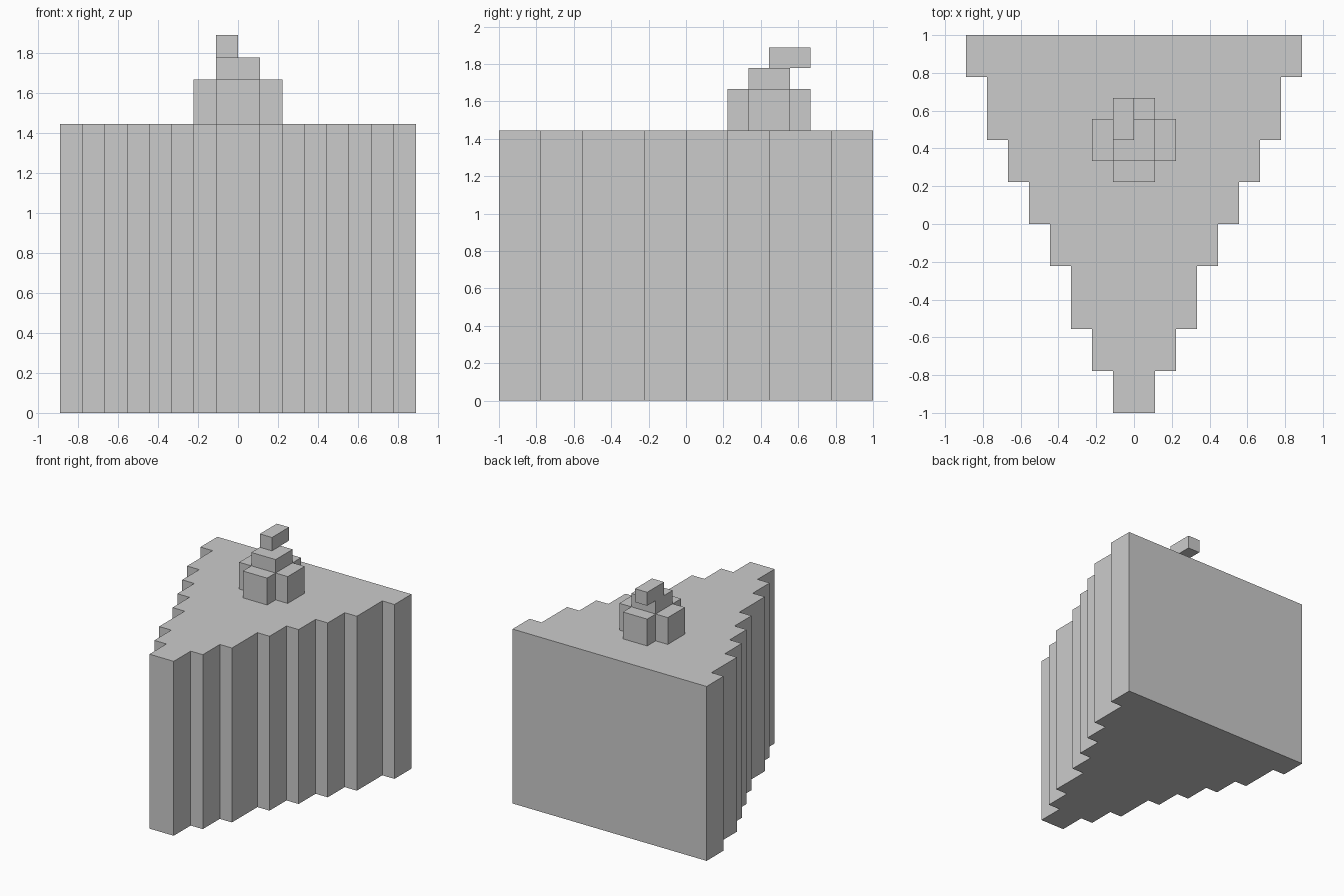
import bpy, bmesh

if "Cube" in bpy.data.objects:
    bpy.data.objects.remove(bpy.data.objects["Cube"])

U = 1 / 9  # one block of the grid


def prism(name, outline, z0, z1):
    """Extrude an outline (in blocks) from z0 to z1 as a closed solid."""
    bm = bmesh.new()
    base = bm.faces.new([bm.verts.new((x * U, y * U, z0 * U)) for x, y in outline])
    top = bmesh.ops.extrude_face_region(bm, geom=[base])["geom"]
    verts = [v for v in top if isinstance(v, bmesh.types.BMVert)]
    bmesh.ops.translate(bm, verts=verts, vec=(0, 0, (z1 - z0) * U))
    bmesh.ops.recalc_face_normals(bm, faces=bm.faces)
    mesh = bpy.data.meshes.new(name)
    bm.to_mesh(mesh)
    bm.free()
    obj = bpy.data.objects.new(name, mesh)
    bpy.context.collection.objects.link(obj)
    return obj


def stepped(steps):
    """Mirror-symmetric stepped outline from (half width, y0, y1) rows."""
    right = [(w, y) for w, y0, y1 in steps for y in (y0, y1)]
    return right + [(-x, y) for x, y in reversed(right)]


def box(x0, x1, y0, y1):
    return [(x0, y0), (x1, y0), (x1, y1), (x0, y1)]


# Wedge-shaped cake slice, one block wider on each side per step
edges = [-9, -7, -5, -2, 0, 2, 4, 7, 9]
steps = [(i + 1, edges[i], edges[i + 1]) for i in range(8)]
prism("cake_slice", stepped(steps), 0, 13)

# Berry: cross-shaped lower part, square cap and offset stem
prism("berry_base", stepped([(1, 2, 3), (2, 3, 5), (1, 5, 6)]), 13, 15)
prism("berry_cap", box(-1, 1, 3, 5), 15, 16)
prism("berry_stem", box(-1, 0, 4, 6), 16, 17)
